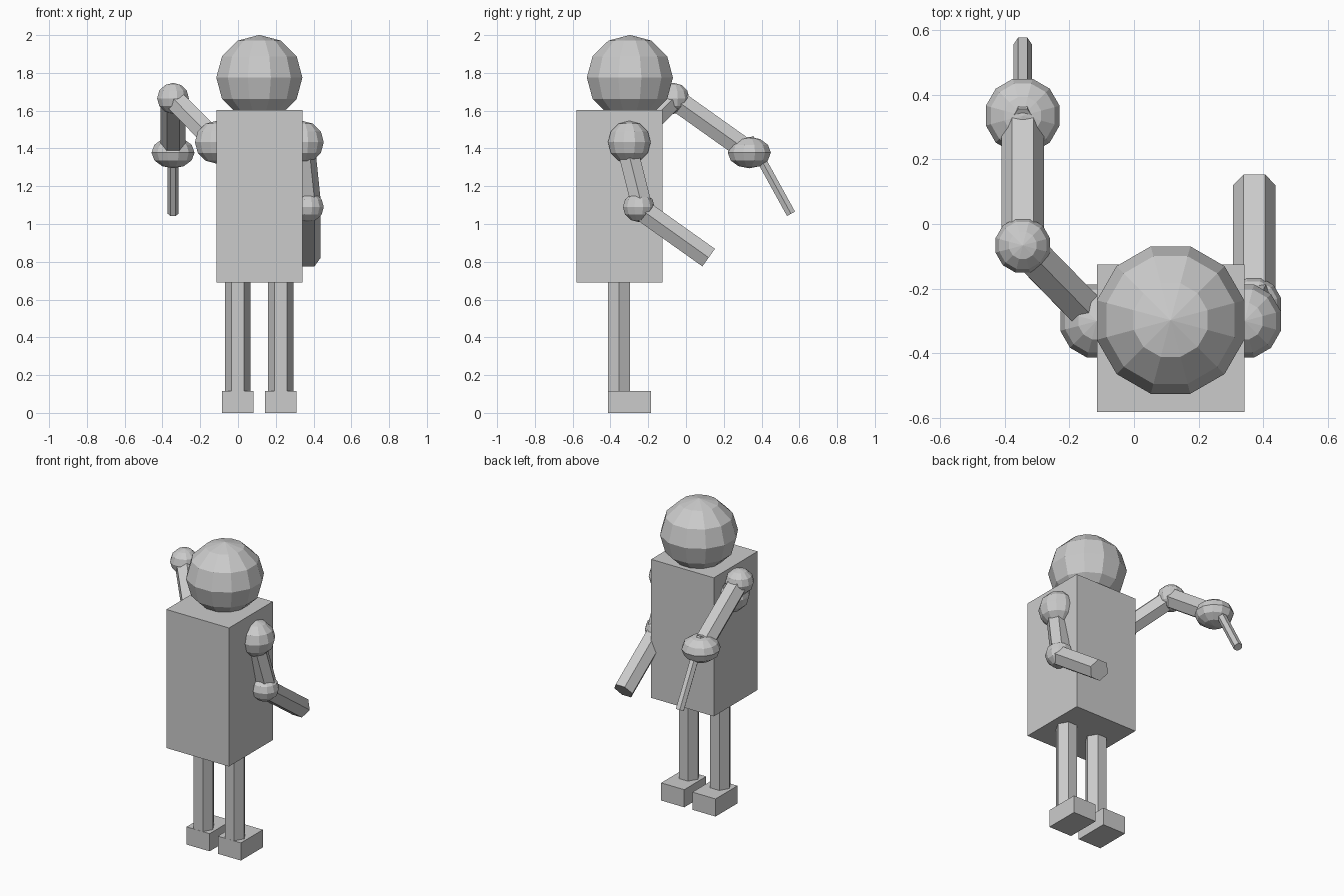
import bpy
import math
from mathutils import Vector, Matrix

cube = bpy.data.objects.get("Cube")
if cube:
    bpy.data.objects.remove(cube, do_unlink=True)

grey = bpy.data.materials.new("light grey")
grey.use_nodes = True
colour = (0.6, 0.6, 0.6, 1)
grey.diffuse_color = colour
grey.node_tree.nodes["Principled BSDF"].inputs["Base Color"].default_value = colour


def finish(name):
    ob = bpy.context.object
    ob.name = name
    ob.data.materials.append(grey)
    return ob


def box(name, centre, size):
    bpy.ops.mesh.primitive_cube_add(size=1, location=centre)
    finish(name).scale = size


def ball(name, centre, r, rz):
    # twelve-sided ball with flat sides facing the axes
    bpy.ops.mesh.primitive_uv_sphere_add(segments=12, ring_count=6, radius=1,
                                         location=centre, rotation=(0, 0, math.radians(15)))
    finish(name).scale = (r, r, rz)


def rod(name, start, end, r):
    # six-sided bar between two points, with corners pointing sideways
    a, b = Vector(start), Vector(end)
    z = (b - a).normalized()
    x = Vector((1, 0, 0))
    x = (x - z * x.dot(z)).normalized()
    y = z.cross(x)
    bpy.ops.mesh.primitive_cylinder_add(vertices=6, radius=r, depth=(b - a).length)
    ob = finish(name)
    ob.data.transform(Matrix.Rotation(math.radians(30), 4, "Z"))
    turn = Matrix((x, y, z)).transposed().to_4x4()
    ob.matrix_world = Matrix.Translation((a + b) / 2) @ turn


MID = 0.113

# torso and head
box("torso", (MID, -0.353, 1.147), (0.456, 0.456, 0.912))
ball("head", (MID, -0.297, 1.775), 0.236, 0.226)

# legs and feet
for side, sign in (("left", 1), ("right", -1)):
    x = MID + sign * 0.114
    rod(side + "_leg", (x, -0.355, 0.1), (x, -0.355, 0.7), 0.067)
    box(side + "_foot", (x, -0.3, 0.058), (0.168, 0.228, 0.116))
    ball(side + "_shoulder", (MID + sign * 0.228, -0.3, 1.433), 0.117, 0.113)

# left arm, hanging with the forearm reaching back
rod("left_upper_arm", (0.345, -0.315, 1.42), (0.378, -0.235, 1.1), 0.062)
ball("left_elbow", (0.37, -0.25, 1.09), 0.087, 0.08)
rod("left_forearm", (0.372, -0.25, 1.085), (0.372, 0.12, 0.822), 0.066)

# right arm, raised and holding a thin stick
rod("right_upper_arm", (-0.115, -0.3, 1.433), (-0.344, -0.066, 1.665), 0.064)
ball("right_elbow", (-0.344, -0.066, 1.665), 0.087, 0.082)
rod("right_forearm", (-0.344, -0.066, 1.665), (-0.344, 0.307, 1.4), 0.066)
ball("right_hand", (-0.344, 0.335, 1.378), 0.118, 0.083)
rod("stick", (-0.344, 0.335, 1.455), (-0.344, 0.556, 1.054), 0.028)
